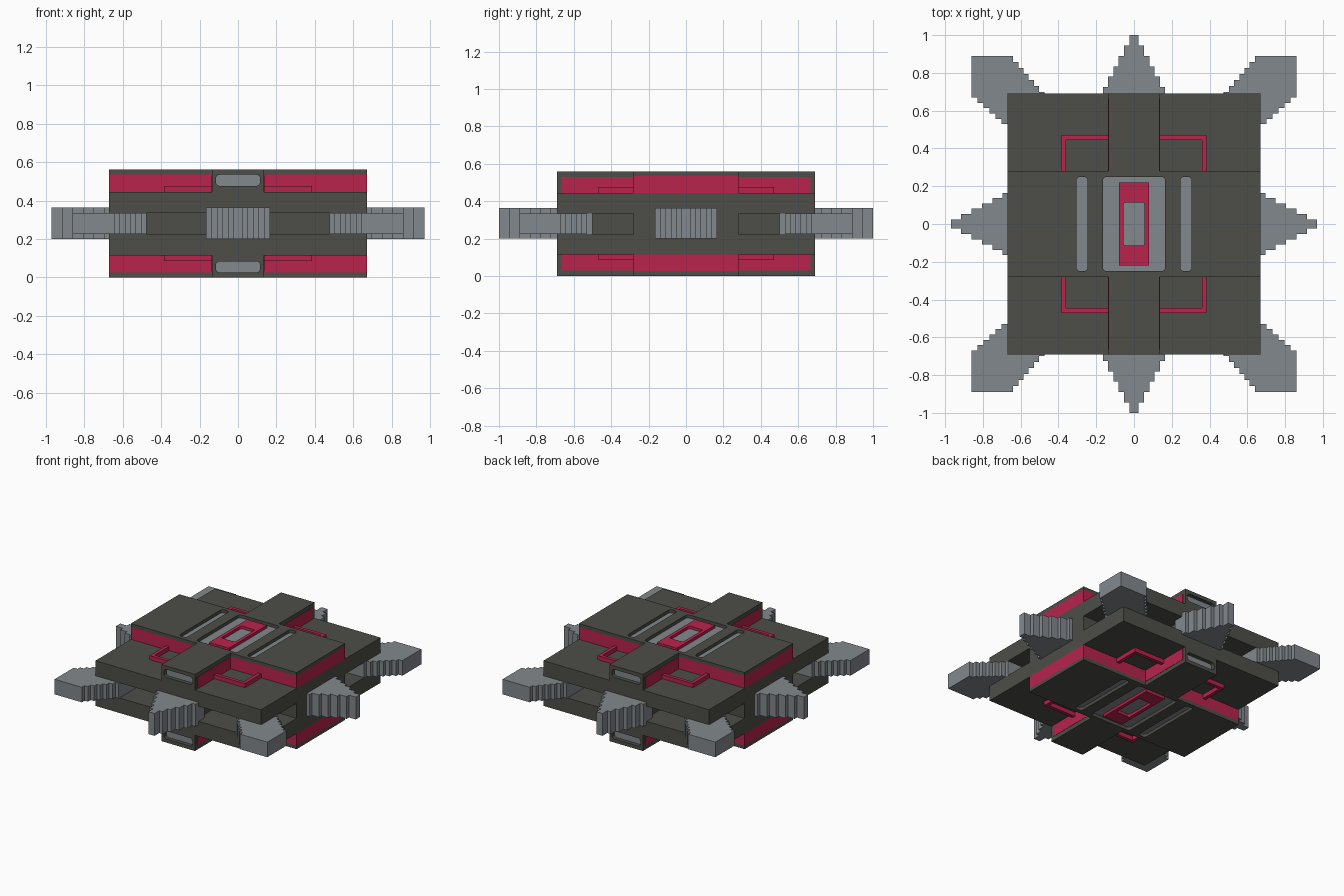
import bpy, bmesh, math
from mathutils import Matrix, Vector

if "Cube" in bpy.data.objects:
    bpy.data.objects.remove(bpy.data.objects["Cube"])


def material(name, rgb):
    m = bpy.data.materials.new(name)
    m.use_nodes = True
    m.diffuse_color = (*rgb, 1)
    m.node_tree.nodes["Principled BSDF"].inputs["Base Color"].default_value = (*rgb, 1)
    return m


DARK = material("dark olive grey", (0.075, 0.076, 0.065))
RED = material("crimson", (0.48, 0.017, 0.073))
GREY = material("steel grey", (0.225, 0.246, 0.266))

MID = 0.28                      # height of the mirror plane
X, Y = 0.67, 0.69               # half size of the body
BAR_X, BAR_Y = 0.135, 0.28      # half widths of the raised cross
LOW, HIGH, TOP = 0.335, 0.445, 0.56


def prism(name, pts, z0, z1, mat, matrix=None):
    """Extrude a flat outline from z0 to z1."""
    bm = bmesh.new()
    face = bm.faces.new([bm.verts.new((x, y, z0)) for x, y in pts])
    ext = bmesh.ops.extrude_face_region(bm, geom=[face])["geom"]
    verts = [v for v in ext if isinstance(v, bmesh.types.BMVert)]
    bmesh.ops.translate(bm, verts=verts, vec=(0, 0, z1 - z0))
    if matrix:
        bm.transform(matrix)
    bmesh.ops.recalc_face_normals(bm, faces=bm.faces)
    mesh = bpy.data.meshes.new(name)
    bm.to_mesh(mesh)
    bm.free()
    mesh.materials.append(mat)
    ob = bpy.data.objects.new(name, mesh)
    bpy.context.scene.collection.objects.link(ob)
    return ob


def rect(x0, x1, y0, y1):
    return [(x0, y0), (x1, y0), (x1, y1), (x0, y1)]


def rounded(cx, cy, hx, hy, r, n=4):
    pts = []
    for k, (sx, sy) in enumerate([(1, 1), (-1, 1), (-1, -1), (1, -1)]):
        for i in range(n + 1):
            a = math.pi / 2 * (k + i / n)
            pts.append((cx + sx * (hx - r) + r * math.cos(a),
                        cy + sy * (hy - r) + r * math.sin(a)))
    return pts


def stairs(p, q, n, x_first):
    """Stepped outline from p to q."""
    p, q = Vector(p), Vector(q)
    pts = [p]
    for i in range(n):
        a, b = p.lerp(q, i / n), p.lerp(q, (i + 1) / n)
        pts += [Vector((b.x, a.y)) if x_first else Vector((a.x, b.y)), b]
    return [tuple(v) for v in pts]


def cut(ob, cutters):
    """Carve the cutters out of the part, then discard them."""
    for c in cutters:
        c.hide_render = True
        mod = ob.modifiers.new("cut", "BOOLEAN")
        mod.operation, mod.object, mod.solver = "DIFFERENCE", c, "EXACT"
    bpy.context.view_layer.update()
    mesh = bpy.data.meshes.new_from_object(
        ob.evaluated_get(bpy.context.evaluated_depsgraph_get()))
    ob.modifiers.clear()
    ob.data = mesh
    for c in cutters:
        bpy.data.objects.remove(c)


upper = []                      # parts repeated upside down below

# Full-width plate and red core of the cross arm
upper.append(prism("plate", rect(-X, X, -Y, Y), LOW, HIGH, DARK))
upper.append(prism("arm_core", rect(-X, X, -BAR_Y, BAR_Y), HIGH, 0.535, RED))

# Arm cap with three pockets and their grey floors
cap = prism("arm_cap", rect(-X, X, -BAR_Y, BAR_Y), 0.535, TOP, DARK)
pockets = [rounded(0, 0, 0.165, 0.25, 0.02)]
pockets += [rounded(s * 0.275, 0, 0.03, 0.25, 0.02) for s in (-1, 1)]
cut(cap, [prism("pocket_cutter", p, 0.5, 0.6, DARK) for p in pockets])
upper.append(cap)
for p in pockets:
    upper.append(prism("pocket_floor", p, 0.53, 0.537, GREY))

# Red frame in the central pocket
frame = prism("centre_frame", rect(-0.08, 0.08, -0.22, 0.22), 0.535, 0.557, RED)
cut(frame, [prism("frame_cutter", rounded(0, 0, 0.055, 0.115, 0.012), 0.5, 0.6, RED)])
upper.append(frame)

# Front and back blocks with an end slot and red side panels
for s in (-1, 1):
    block = prism("end_block", rect(-BAR_X, BAR_X, *sorted((s * BAR_Y, s * Y))), HIGH, TOP, DARK)
    stand = Matrix.Rotation(math.pi / 2, 4, "X")
    slot = rounded(0, 0.505, 0.115, 0.029, 0.02)
    cut(block, [prism("slot_cutter", slot, *sorted((-s * 0.66, -s * 0.75)), DARK, stand)])
    upper.append(block)
    upper.append(prism("slot_floor", slot, *sorted((-s * 0.655, -s * 0.662)), GREY, stand))
    for t in (-1, 1):
        side = sorted((t * (BAR_X - 0.002), t * (BAR_X + 0.002)))
        upper.append(prism("side_panel", rect(*side, *sorted((s * BAR_Y, s * 0.665))),
                           HIGH, 0.53, RED))
        # Red angle bracket on each corner of the plate
        angle = [(BAR_X, 0.47), (0.385, 0.47), (0.385, BAR_Y),
                 (0.36, BAR_Y), (0.36, 0.445), (BAR_X, 0.445)]
        upper.append(prism("corner_bracket", [(t * x, s * y) for x, y in angle],
                           HIGH, 0.475, RED))

# Repeat the upper parts upside down
flip = Matrix.Translation((0, 0, MID)) @ Matrix.Scale(-1, 4, (0, 0, 1)) @ Matrix.Translation((0, 0, -MID))
for ob in upper:
    twin = ob.copy()
    twin.data = ob.data.copy()
    twin.data.transform(flip)
    twin.data.flip_normals()
    twin.name = "lower_" + ob.name.split(".")[0]
    bpy.context.scene.collection.objects.link(twin)

# Cross-shaped core between the plates
low = 2 * MID - LOW
prism("core_arm", rect(-X, X, -BAR_Y, BAR_Y), low, LOW, DARK)
for s in (-1, 1):
    prism("core_block", rect(-BAR_X, BAR_X, *sorted((s * BAR_Y, s * Y))), low, LOW, DARK)

# Stepped spikes on the four sides
half = stairs((0.025, 1.0), (0.165, 0.725), 5, False) + [(0.165, 0.62)]
spike = half + [(-x, y) for x, y in reversed(half)]
for k in range(4):
    pull = Matrix.Translation((0, -0.03 * (k % 2), 0))
    prism("side_spike", spike, 0.2, 0.363, GREY, Matrix.Rotation(k * math.pi / 2, 4, "Z") @ pull)

# Stepped diagonal spikes at the corners
outline = stairs((0.64, 0.89), (0.475, 0.70), 6, False) + [(0.475, 0.5)]
outline += stairs((0.86, 0.67), (0.67, 0.5), 6, True)[::-1] + [(0.86, 0.89)]
for sx in (-1, 1):
    for sy in (-1, 1):
        prism("corner_spike", [(sx * x, sy * y) for x, y in outline], low, LOW, GREY)
